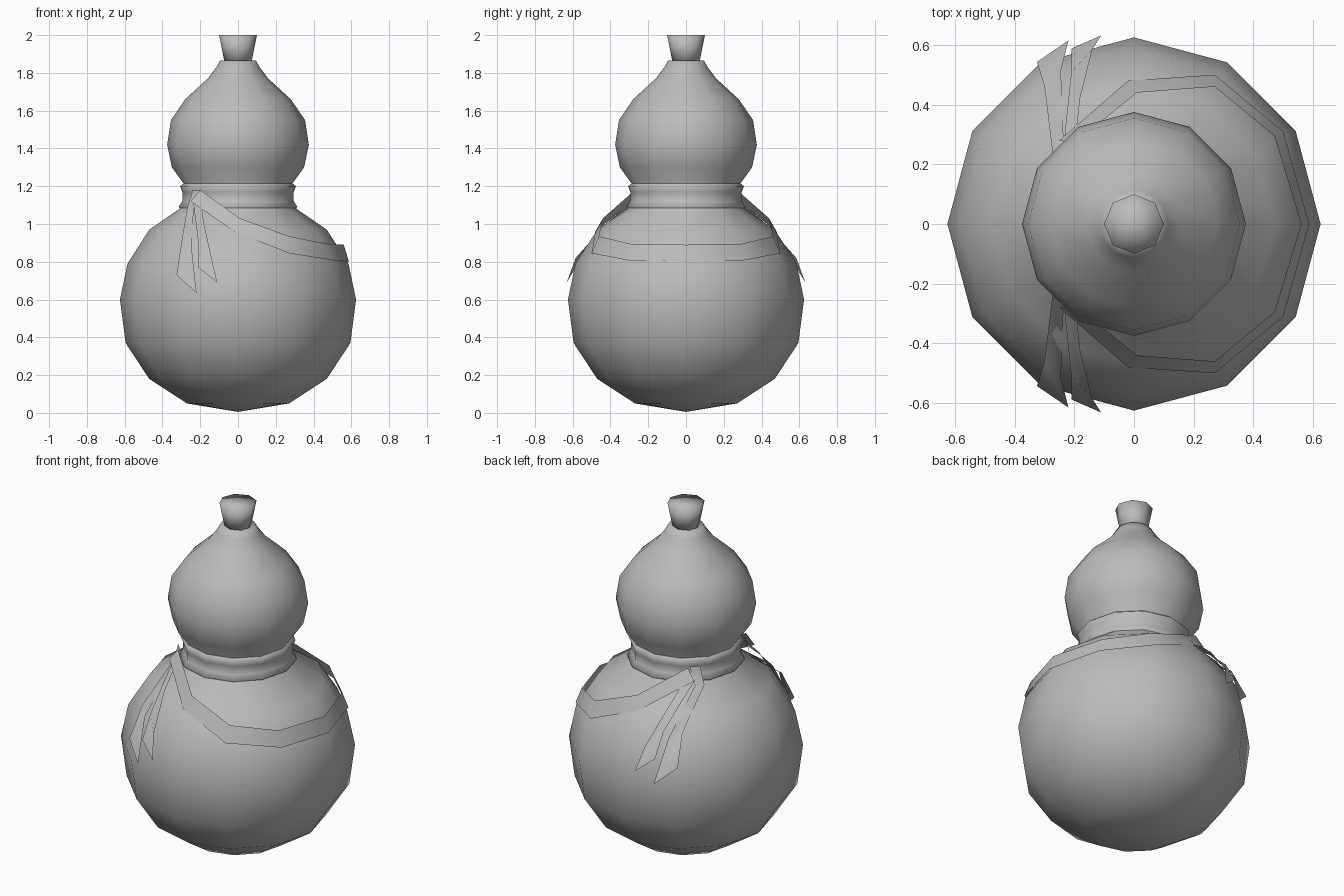
import bpy
import bmesh
from math import sin, cos, pi, sqrt

cube = bpy.data.objects.get("Cube")
if cube:
    bpy.data.objects.remove(cube)

grey = bpy.data.materials.new("plain_grey")
grey.use_nodes = True
COLOUR = (0.5, 0.5, 0.5, 1)
grey.diffuse_color = COLOUR
grey.node_tree.nodes["Principled BSDF"].inputs["Base Color"].default_value = COLOUR


def finish(bm, name):
    mesh = bpy.data.meshes.new(name)
    bm.to_mesh(mesh)
    bm.free()
    mesh.materials.append(grey)
    mesh.shade_smooth()
    obj = bpy.data.objects.new(name, mesh)
    bpy.context.collection.objects.link(obj)
    return obj


def lathe(name, profile, sides):
    """Turn (radius, height) points around z; zero radius closes at a pole."""
    bm = bmesh.new()
    rings = []
    for r, z in profile:
        count = sides if r > 0 else 1
        rings.append([bm.verts.new((r * cos(2 * pi * i / sides), r * sin(2 * pi * i / sides), z))
                      for i in range(count)])
    for low, high in zip(rings, rings[1:]):
        for i in range(sides):
            j = (i + 1) % sides
            corners = [low[i % len(low)], low[j % len(low)],
                       high[j % len(high)], high[i % len(high)]]
            bm.faces.new(list(dict.fromkeys(corners)))
    bmesh.ops.recalc_face_normals(bm, faces=bm.faces)
    return finish(bm, name)


def strip(name, edge_a, edge_b):
    """Cloth strip between two matching edges."""
    bm = bmesh.new()
    a = [bm.verts.new(p) for p in edge_a]
    b = [bm.verts.new(p) for p in edge_b]
    for i in range(len(a) - 1):
        bm.faces.new((a[i], b[i], b[i + 1], a[i + 1]))
    bm.normal_update()
    # Cloth faces away from the gourd
    if sum(f.normal.dot(f.calc_center_median()) for f in bm.faces) < 0:
        bmesh.ops.reverse_faces(bm, faces=bm.faces)
    return finish(bm, name)


# Gourd body
BODY = [(0, 0.005), (0.27, 0.05), (0.47, 0.18), (0.595, 0.37), (0.625, 0.6),
        (0.585, 0.79), (0.47, 0.97), (0.31, 1.08), (0.285, 1.15), (0.285, 1.21),
        (0.35, 1.30), (0.375, 1.42), (0.355, 1.55), (0.28, 1.66), (0.16, 1.77),
        (0.115, 1.83), (0.095, 1.865), (0, 1.865)]
lathe("gourd_body", BODY, 12)

# Cloth band wrapped around the waist
lathe("waist_band", [(0.29, 1.07), (0.315, 1.09), (0.295, 1.12), (0.295, 1.17),
                     (0.307, 1.20), (0.28, 1.22)], 12)

# Stopper
lathe("stopper", [(0, 1.85), (0.07, 1.85), (0.1, 2.0), (0, 2.0)], 8)


def on_body(x, z, gap=0.035):
    """Point just outside the body on its back half."""
    for (r0, z0), (r1, z1) in zip(BODY, BODY[1:]):
        if z0 <= z <= z1:
            r = r0 + (r1 - r0) * (z - z0) / (z1 - z0) + gap
            return (x, sqrt(r * r - x * x), z)


def front(points):
    return [(x, -y, z) for x, y, z in points]


# Sash draped around the left side, mirrored front to back
upper = [(-0.2, 0.27, 1.18), (0.01, 0.44, 1.03), (0.27, 0.46, 0.935), (0.47, 0.295, 0.895)]
lower = [(-0.25, 0.28, 1.12), (-0.02, 0.48, 0.96), (0.27, 0.5, 0.845), (0.5, 0.31, 0.808)]
strip("sash", upper + [(0.56, 0, 0.89)] + front(upper)[::-1],
      lower + [(0.587, 0, 0.80)] + front(lower)[::-1])

# Ribbon tails hanging from the knots, as left and right edges of (x, z)
TAILS = {
    "outer": ([(-0.24, 1.18), (-0.27, 1.08), (-0.30, 0.9), (-0.325, 0.73)],
              [(-0.2, 1.18), (-0.235, 1.08), (-0.245, 0.87), (-0.22, 0.635)]),
    "inner": ([(-0.24, 1.14), (-0.225, 1.02), (-0.21, 0.9), (-0.21, 0.77)],
              [(-0.2, 1.15), (-0.18, 1.0), (-0.14, 0.82), (-0.11, 0.69)]),
}
for label, edges in TAILS.items():
    left, right = [[on_body(x, z) for x, z in edge] for edge in edges]
    strip("back_" + label + "_tail", left, right)
    strip("front_" + label + "_tail", front(left), front(right))
